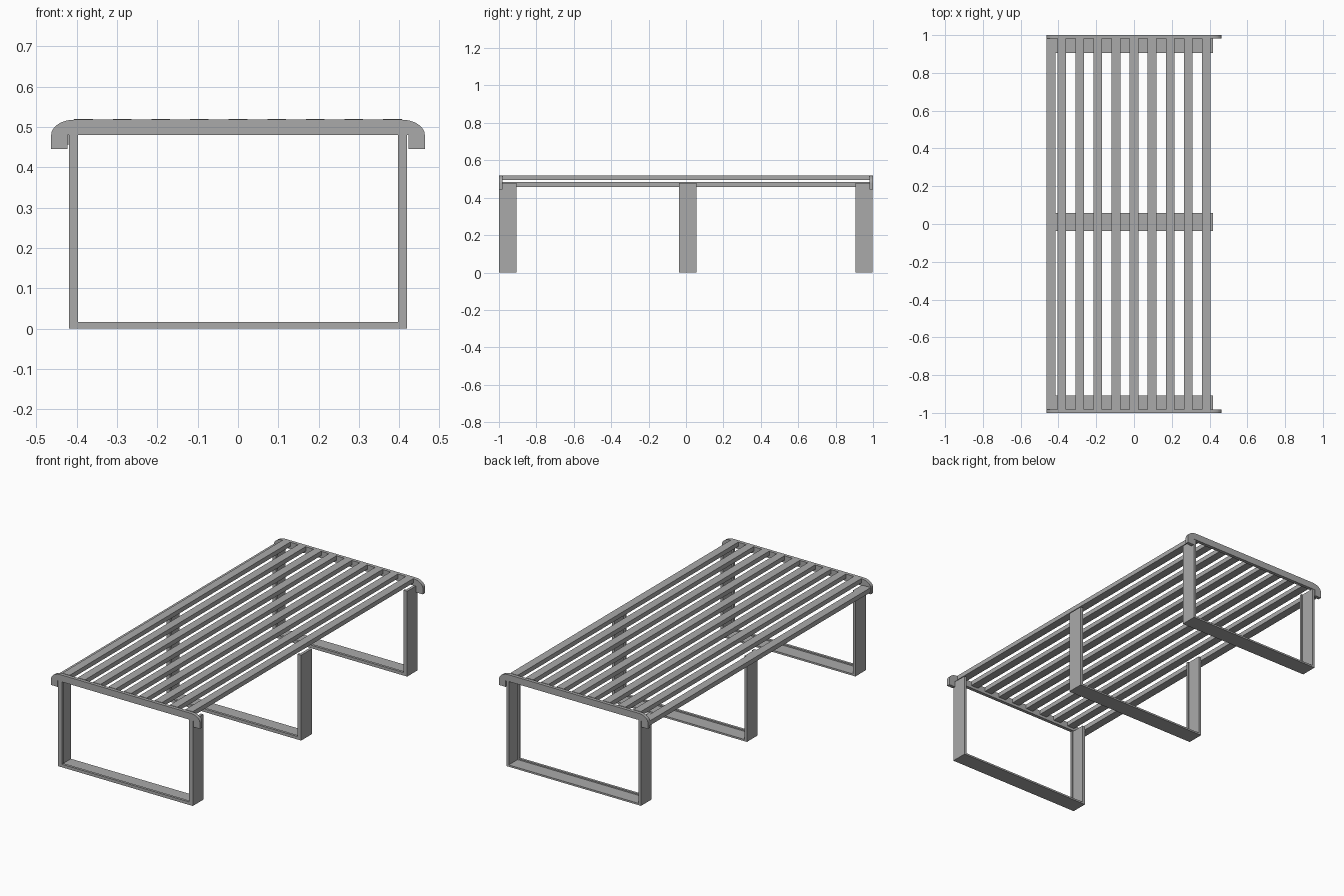
import bpy, bmesh, math

if "Cube" in bpy.data.objects:
    bpy.data.objects.remove(bpy.data.objects["Cube"])

grey = bpy.data.materials.new("grey metal")
grey.diffuse_color = (0.4, 0.4, 0.4, 1)
grey.use_nodes = True
grey.node_tree.nodes["Principled BSDF"].inputs["Base Color"].default_value = grey.diffuse_color


def finish(name, bm):
    bmesh.ops.recalc_face_normals(bm, faces=bm.faces[:])
    mesh = bpy.data.meshes.new(name)
    bm.to_mesh(mesh)
    bm.free()
    mesh.materials.append(grey)
    ob = bpy.data.objects.new(name, mesh)
    bpy.context.collection.objects.link(ob)
    return ob


def prism(bm, outline, y0, y1):
    """Extrude an x-z outline from y0 to y1."""
    face = bm.faces.new([bm.verts.new((x, y0, z)) for x, z in outline])
    geo = bmesh.ops.extrude_face_region(bm, geom=[face])["geom"]
    verts = [g for g in geo if isinstance(g, bmesh.types.BMVert)]
    bmesh.ops.translate(bm, verts=verts, vec=(0, y1 - y0, 0))


def rect(x0, x1, z0, z1):
    return [(x0, z0), (x1, z0), (x1, z1), (x0, z1)]


def u_shape(side, base):
    """Open-topped frame outline."""
    w, h = 0.419, 0.48
    return [(-w, h), (-w, 0), (w, 0), (w, h),
            (w - side, h), (w - side, base), (-w + side, base), (-w + side, h)]


# U-shaped leg frames, each a flat band with an inward lip along its front edge
for name, y0, y1 in (("front", -1.0, -0.907), ("middle", -0.037, 0.057), ("back", 0.905, 0.998)):
    bm = bmesh.new()
    prism(bm, u_shape(0.023, 0.017), y0, y0 + 0.014)
    prism(bm, u_shape(0.015, 0.010), y0 + 0.014, y1)
    finish(name + "_leg_frame", bm)

# End plates with rounded, downturned ends
half = []
for i in range(9):
    a = math.pi / 2 * i / 8
    half.append((0.405 + 0.058 * math.sin(a), 0.48 + 0.038 * math.cos(a)))
half += [(0.463, 0.445), (0.422, 0.445), (0.422, 0.48)]
outline = half + [(-x, z) for x, z in reversed(half)]
for name, y0, y1 in (("front", -1.0, -0.981), ("back", 0.981, 1.0)):
    bm = bmesh.new()
    prism(bm, outline, y0, y1)
    finish(name + "_end_plate", bm)

# Nine seat slats
for i in range(9):
    x = (i - 4) * 0.0957
    bm = bmesh.new()
    prism(bm, rect(x - 0.023, x + 0.023, 0.495, 0.52), -0.982, 0.982)
    finish("seat_slat_%d" % (i + 1), bm)

# Lower slat along the left edge only
bm = bmesh.new()
prism(bm, rect(-0.462, -0.416, 0.457, 0.483), -0.982, 0.982)
finish("left_edge_slat", bm)
